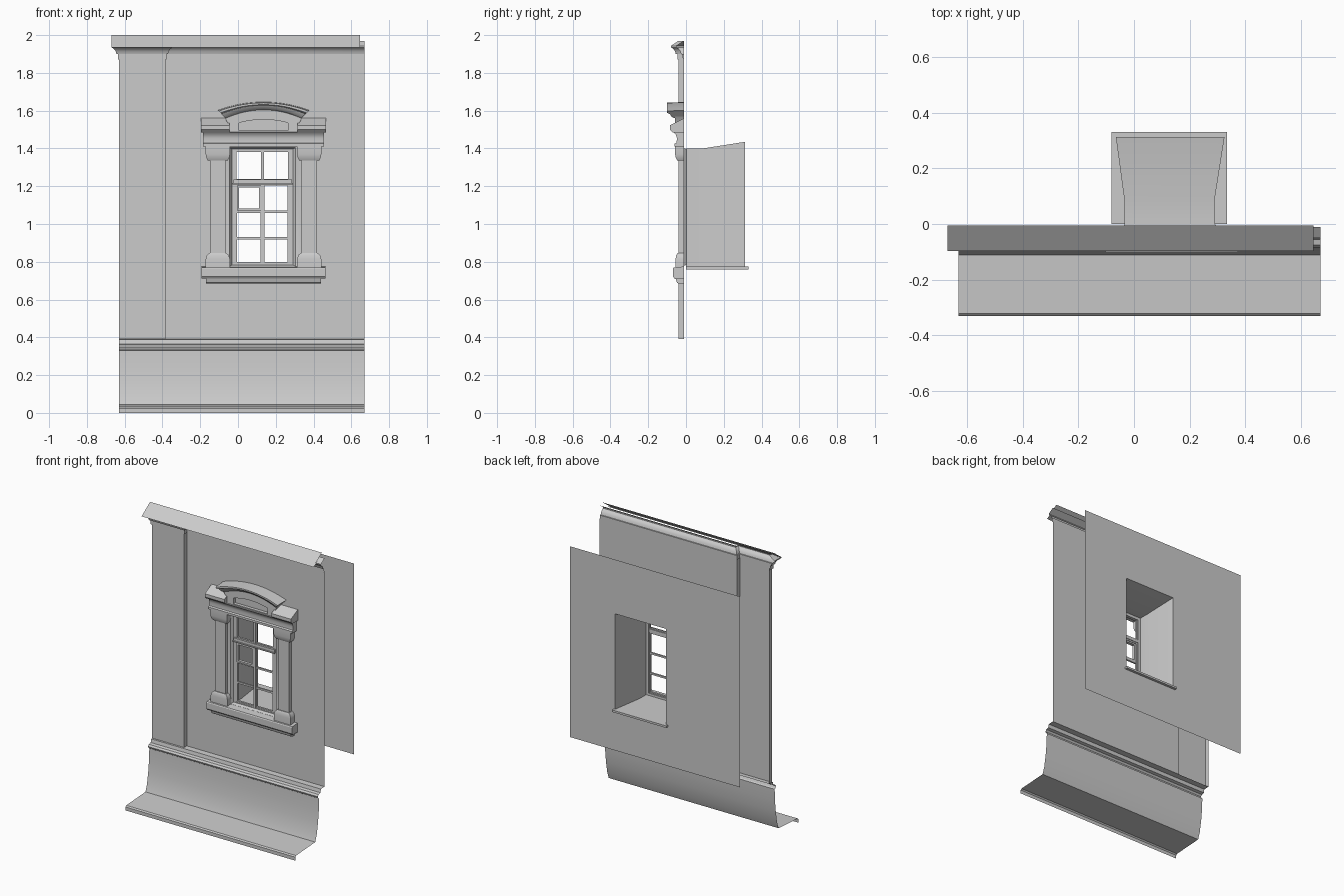
import bpy, math

old = bpy.data.objects.get("Cube")
if old:
    bpy.data.objects.remove(old)

stone = bpy.data.materials.new("light_grey_plaster")
stone.use_nodes = True
GREY = (0.6, 0.6, 0.6, 1)
stone.diffuse_color = GREY
stone.node_tree.nodes["Principled BSDF"].inputs["Base Color"].default_value = GREY

CX = 0.135      # window axis
WALL = -0.01    # outer wall plane


def loft(name, loops, closed=True, cap_start=False, cap_end=False):
    """Bridge loops of equal length into one surface."""
    n = len(loops[0])
    verts = [p for loop in loops for p in loop]
    faces = []
    for i in range(len(loops) - 1):
        for j in range(n if closed else n - 1):
            k = (j + 1) % n
            faces.append((i * n + j, i * n + k, (i + 1) * n + k, (i + 1) * n + j))
    if cap_start:
        faces.append(tuple(reversed(range(n))))
    if cap_end:
        faces.append(tuple(range(len(verts) - n, len(verts))))
    mesh = bpy.data.meshes.new(name)
    mesh.from_pydata(verts, [], faces)
    mesh.materials.append(stone)
    obj = bpy.data.objects.new(name, mesh)
    bpy.context.collection.objects.link(obj)
    bpy.ops.object.select_all(action='DESELECT')
    obj.select_set(True)
    bpy.context.view_layer.objects.active = obj
    if cap_start and cap_end:
        bpy.ops.object.mode_set(mode='EDIT')
        bpy.ops.mesh.select_all(action='SELECT')
        bpy.ops.mesh.normals_make_consistent(inside=False)
        bpy.ops.object.mode_set(mode='OBJECT')
    bpy.ops.object.shade_smooth_by_angle(angle=math.radians(32))
    return obj


def rect(x0, x1, z0, z1, y):
    return [(x0, y, z0), (x1, y, z0), (x1, y, z1), (x0, y, z1)]


def box(name, x0, x1, y0, y1, z0, z1):
    return loft(name, [rect(x0, x1, z0, z1, y) for y in (y0, y1)], True, True, True)


def extrude_x(name, profile, x0, x1, solid=True):
    """Run a (y, z) profile along x."""
    return loft(name, [[(x, y, z) for y, z in profile] for x in (x0, x1)],
                solid, solid, solid)


def sweep(name, path, profile):
    """Sweep an (outset, z) profile along a right-angled plan path with mitres."""
    def normal(a, b):
        dx, dy = b[0] - a[0], b[1] - a[1]
        d = math.hypot(dx, dy)
        return dy / d, -dx / d
    segs = [normal(a, b) for a, b in zip(path, path[1:])]
    loops = []
    for i, (x, y) in enumerate(path):
        near = {segs[max(i - 1, 0)], segs[min(i, len(segs) - 1)]}
        mx, my = sum(n[0] for n in near), sum(n[1] for n in near)
        loops.append([(x + mx * d, y + my * d, z) for d, z in profile])
    return loft(name, loops, closed=False)


# Outer wall with window opening, and corner pilaster
loft("outer_wall", [rect(-0.385, 0.67, 0.39, 1.88, WALL),
                    rect(-0.06, 0.33, 0.77, 1.41, WALL)])
corner = [(-0.63, WALL), (-0.63, -0.04), (-0.385, -0.04), (-0.385, WALL)]
sweep("corner_pilaster", corner, [(0, 0.39), (0, 1.88)])

# Cornice breaking forward around the pilaster, with sloped roof flashing
sweep("cornice", corner + [(0.67, WALL)],
      [(0, 1.87), (0.006, 1.87), (0.006, 1.9), (0.014, 1.9), (0.018, 1.915),
       (0.028, 1.928), (0.04, 1.935), (0.04, 1.943), (0.0, 1.97)])
extrude_x("roof_flashing", [(-0.097, 1.935), (-0.005, 2.0)], -0.67, 0.645, False)
extrude_x("roof_soffit", [(-0.05, 1.955), (-0.097, 1.935)], -0.67, 0.645, False)

# Plinth: moulding, concave face and sloped apron with a lip
extrude_x("plinth", [(WALL, 0.39), (-0.05, 0.388), (-0.055, 0.365), (-0.075, 0.36),
                     (-0.084, 0.348), (-0.078, 0.335), (-0.07, 0.33), (-0.073, 0.25),
                     (-0.082, 0.17), (-0.096, 0.09), (-0.112, 0.045), (-0.322, 0.032),
                     (-0.33, 0.024), (-0.33, 0.0)], -0.63, 0.67, False)

# Room-side wall with splayed window reveal
loft("inner_wall_and_reveal", [rect(-0.63, 0.67, 0.49, 1.81, 0.312),
                               rect(-0.065, 0.325, 0.77, 1.435, 0.312),
                               rect(-0.035, 0.29, 0.77, 1.4, 0.09),
                               rect(-0.035, 0.29, 0.77, 1.4, 0.01)])
box("inner_sill", -0.08, 0.335, 0.0, 0.33, 0.76, 0.774)

# Splayed outer jamb
loft("outer_jamb", [rect(-0.07, 0.34, 0.765, 1.415, -0.02),
                    rect(-0.045, 0.305, 0.775, 1.405, -0.018),
                    rect(-0.03, 0.288, 0.785, 1.395, 0.004)])

# Window frame and glazing bars
MID = 0.13


def frame(name, x0, x1, z0, z1, w, y0, y1):
    inner = (x0 + w, x1 - w, z0 + w, z1 - w)
    loft(name, [rect(x0, x1, z0, z1, y1), rect(x0, x1, z0, z1, y0),
                rect(*inner, y0), rect(*inner, y1), rect(x0, x1, z0, z1, y1)])


frame("window_frame", -0.035, 0.29, 0.77, 1.4, 0.02, 0.0, 0.022)
box("transom", -0.025, 0.287, -0.012, 0.02, 1.213, 1.235)
box("transom_drip", -0.03, 0.29, -0.02, 0.0, 1.21, 1.216)
box("mullion", MID - 0.007, MID + 0.007, -0.004, 0.018, 0.785, 1.39)
for side, x0, x1 in (("left", MID, 0.272), ("right", -0.016, MID)):
    frame("lower_sash_" + side, x0, x1, 0.788, 1.213, 0.01, 0.002, 0.016)
    frame("upper_sash_" + side, x0, x1, 1.232, 1.39, 0.007, 0.002, 0.016)
    for z in (0.925, 1.065):
        box("glazing_bar_" + side, x0, x1, 0.003, 0.015, z - 0.006, z + 0.006)
frame("vent_sash", -0.006, MID - 0.007, 1.071, 1.205, 0.012, -0.008, 0.012)

# Window columns: base block, shaft and capital in one stack
COLUMN = [(0.064, -0.055, 0.77), (0.064, -0.055, 0.815), (0.058, -0.052, 0.835),
          (0.046, -0.045, 0.846), (0.04, -0.04, 0.846), (0.04, -0.04, 1.335),
          (0.052, -0.046, 1.335), (0.06, -0.054, 1.35), (0.064, -0.058, 1.37),
          (0.064, -0.058, 1.41)]
for side, sign in (("left", 1), ("right", -1)):
    c = CX + sign * 0.242
    loft("window_column_" + side,
         [[(c - h, WALL, z), (c - h, y, z), (c + h, y, z), (c + h, WALL, z)]
          for h, y, z in COLUMN], True, True, True)
    a, b = sorted((CX + sign * 0.18, CX + sign * 0.33))
    extrude_x("end_block_" + side, [(WALL, 1.485), (-0.07, 1.485), (-0.085, 1.5),
                                    (-0.085, 1.522), (WALL, 1.56)], a, b)

# Entablature and window sill
extrude_x("entablature", [(WALL, 1.41), (-0.062, 1.41), (-0.062, 1.425), (-0.05, 1.43),
                          (-0.048, 1.455), (-0.055, 1.475), (-0.068, 1.487),
                          (WALL, 1.49)], CX - 0.32, CX + 0.32)
extrude_x("window_sill", [(WALL, 0.775), (-0.066, 0.77), (-0.07, 0.764), (-0.07, 0.722),
                          (-0.062, 0.712), (WALL, 0.712)], CX - 0.328, CX + 0.328)
extrude_x("sill_apron", [(WALL, 0.712), (-0.055, 0.712), (-0.048, 0.69), (-0.04, 0.685),
                         (WALL, 0.685)], CX - 0.305, CX + 0.305)


# Pediment with curved flanks, arched top and recessed panel
def pediment_outline(bottom, top, z0, z1, rise, y):
    flank = [(bottom + (top - bottom) * (i / 4) ** 2, z0 + (z1 - z0) * i / 4)
             for i in range(5)]
    arc = [(top * t / 6, z1 + rise * (1 - (t / 6) ** 2)) for t in range(5, -6, -1)]
    pts = flank + arc + [(-x, z) for x, z in reversed(flank)]
    return [(CX + x, y, z) for x, z in pts]


face = (0.18, 0.225, 1.485, 1.59, 0.04)
panel = (0.13, 0.13, 1.495, 1.535, 0.018)
loft("pediment", [pediment_outline(*face, WALL), pediment_outline(*face, -0.058),
                  pediment_outline(*panel, -0.058), pediment_outline(*panel, -0.035)],
     True, True, True)

# Arched hood moulding
HOOD = [(WALL, 0.0), (-0.1, -0.004), (-0.1, -0.014), (-0.085, -0.02), (-0.075, -0.035),
        (-0.062, -0.042), (WALL, -0.042)]
loft("arched_hood", [[(CX + t / 8 * (0.242 + dz), y, 1.602 + 0.044 * (1 - (t / 8) ** 2) + dz)
                      for y, dz in HOOD] for t in range(-8, 9)], True, True, True)
